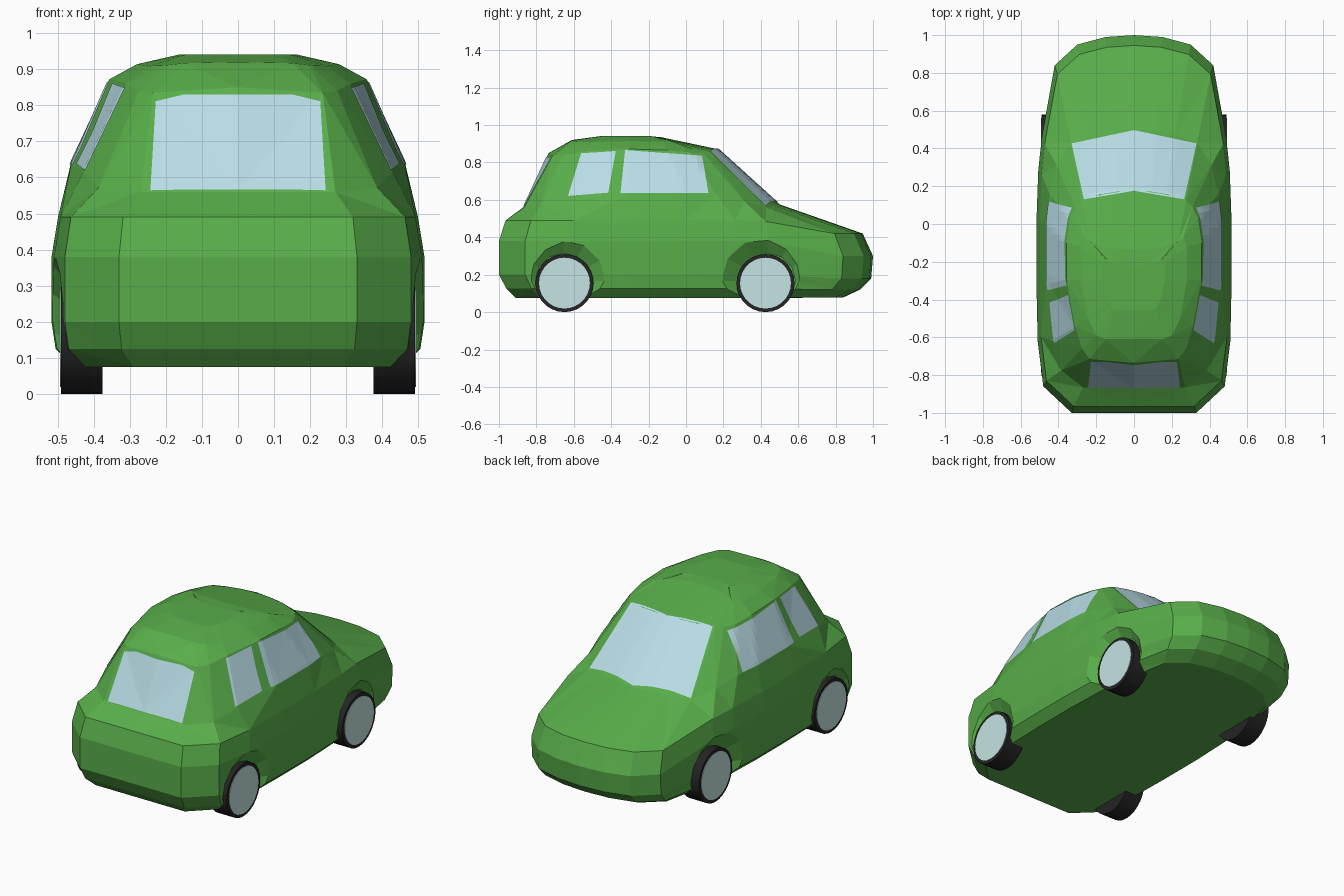
import bpy, bmesh, math
from mathutils import Vector, Matrix
from mathutils.bvhtree import BVHTree

if "Cube" in bpy.data.objects:
    bpy.data.objects.remove(bpy.data.objects["Cube"])


def material(name, rgb):
    m = bpy.data.materials.new(name)
    m.diffuse_color = (*rgb, 1)
    m.use_nodes = True
    m.node_tree.nodes["Principled BSDF"].inputs["Base Color"].default_value = m.diffuse_color
    return m


GREEN = material("green_paint", (0.098, 0.42, 0.068))
GLASS = material("glass", (0.48, 0.72, 0.79))
BLACK = material("rubber", (0.018, 0.018, 0.018))
HUB = material("hub_cover", (0.56, 0.78, 0.77))


def make(name, bm, mat=None):
    bmesh.ops.recalc_face_normals(bm, faces=bm.faces)
    me = bpy.data.meshes.new(name)
    bm.to_mesh(me)
    bm.free()
    ob = bpy.data.objects.new(name, me)
    bpy.context.collection.objects.link(ob)
    if mat:
        me.materials.append(mat)
    return ob


# Half outlines from -y centre, round the side, to +y centre
plan = [(0, -1), (.33, -1), (.48, -.86), (.51, -.62), (.517, -.3), (.517, 0),
        (.507, .28), (.49, .45), (.42, .84), (.30, .95), (.15, .99), (0, 1)]
belt = [(0, -.87, .56), (.27, -.865, .56), (.385, -.775, .573), (.428, -.62, .615),
        (.463, -.3, .635), (.463, 0, .64), (.448, .16, .63), (.41, .31, .595),
        (.335, .43, .56), (.22, .47, .57), (.11, .492, .575), (0, .5, .576)]
window_top = [(0, -.735, .85), (.235, -.715, .835), (.275, -.66, .84), (.312, -.54, .86),
              (.357, -.3, .872), (.358, -.1, .865), (.34, .03, .853), (.31, .09, .853),
              (.275, .125, .86), (.18, .155, .867), (.09, .17, .87), (0, .175, .87)]
roof = [(0, -.61, .92), (.15, -.61, .917), (.2, -.59, .911), (.245, -.5, .909),
        (.28, -.3, .914), (.28, -.12, .911), (.262, -.07, .911), (.235, -.09, .917),
        (.2, -.105, .924), (.14, -.125, .931), (.07, -.135, .935), (0, -.137, .936)]


def level(width, back, front, z_back, z_front):
    """Scaled copy of the plan outline, tilted towards the nose."""
    pts = []
    for x, y in plan:
        t = min(max((y - .42) / .42, 0), 1)
        pts.append((x * width, y * (front if y > 0 else -back), z_back + (z_front - z_back) * t))
    return pts


crown = [(x * .58, -.3 + (y + .3) * .5, .941) for x, y, z in roof]
levels = [level(.88, -.91, .84, .075, .078), level(.978, -.96, .93, .125, .12),
          level(1, -1, .99, .20, .18), level(1, -1, 1, .38, .30),
          level(.965, -.965, .945, .49, .42), belt, window_top, roof, crown]

# Body: stacked outlines
bm = bmesh.new()
rings = [[bm.verts.new(p) for p in half + [(-x, y, z) for x, y, z in half[-2:0:-1]]]
         for half in levels]
for a, b in zip(rings, rings[1:]):
    for i in range(len(a)):
        j = (i + 1) % len(a)
        bm.faces.new((a[i], a[j], b[j], b[i]))
bm.faces.new(rings[0][::-1])
bm.faces.new(rings[-1])
bmesh.ops.recalc_face_normals(bm, faces=bm.faces)
bmesh.ops.triangulate(bm, faces=bm.faces)
tree = BVHTree.FromBMesh(bm)
body = make("body", bm, GREEN)

# Wheel arch recesses: flared cutters
WHEELS = [(s, y) for s in (-1, 1) for y in (-.65, .425)]
bm = bmesh.new()
for s, y in WHEELS:
    x, shift = (.503, -.005) if y < 0 else (.482, .012)
    mat = Matrix.Translation((s * x, y + shift, .165)) @ Matrix.Rotation(s * math.pi / 2, 4, 'Y')
    bmesh.ops.create_cone(bm, cap_ends=True, segments=12, radius1=.15, radius2=.265,
                          depth=.08, matrix=mat)
cutter = make("arch_cutter", bm)
cutter.hide_render = True
cutter.hide_viewport = True
mod = body.modifiers.new("arches", 'BOOLEAN')
mod.object = cutter
mod.solver = 'EXACT'


# Windows: patches projected onto the body
def window(name, quads, to_ray, n=14):
    bm = bmesh.new()
    for q in quads:
        a, b, c, d = (Vector(p) for p in q)
        grid = []
        for i in range(n + 1):
            row = []
            for j in range(n + 1):
                u, v = i / n, j / n
                p = a.lerp(b, u).lerp(d.lerp(c, u), v)
                origin, direction = to_ray(p)
                hit, normal, _, _ = tree.ray_cast(Vector(origin), Vector(direction))
                row.append(bm.verts.new(hit + normal * .003))
            grid.append(row)
        for i in range(n):
            for j in range(n):
                bm.faces.new((grid[i][j], grid[i + 1][j], grid[i + 1][j + 1], grid[i][j + 1]))
    bmesh.ops.remove_doubles(bm, verts=bm.verts, dist=.0005)
    return make(name, bm, GLASS)


def both(*quads):
    return list(quads) + [[(-x, y) for x, y in q][::-1] for q in quads]


window("windscreen", both([(0, .495), (.33, .425), (.265, .13), (0, .175)]),
       lambda p: ((p.x, p.y, 2), (0, 0, -1)))
window("rear_window", both([(0, .565), (.16, .565), (.15, .829), (0, .829)],
                           [(.16, .565), (.243, .563), (.228, .81), (.15, .829)]),
       lambda p: ((p.x, -2, p.y), (0, 1, 0)))
for s, side in ((-1, "left"), (1, "right")):
    def ray(p):
        return (s * 2, p.x, p.y), (-s, 0, 0)
    window(side + "_front_side_window",
           [[(-.35, .635), (.12, .635), (.085, .835), (-.325, .865)]], ray)
    window(side + "_rear_side_window",
           [[(-.63, .62), (-.415, .637), (-.375, .86), (-.56, .848)]], ray)


# Wheels: tyre and hub cover
def disc(name, radius, depth, loc, mat):
    bpy.ops.mesh.primitive_cylinder_add(vertices=28, radius=radius, depth=depth, location=loc,
                                        rotation=(0, math.pi / 2, 0))
    ob = bpy.context.object
    ob.name = name
    ob.data.materials.append(mat)
    bpy.ops.object.shade_smooth_by_angle(angle=math.radians(30))


for s, y in WHEELS:
    tag = ("left" if s < 0 else "right") + ("_rear" if y < 0 else "_front")
    disc(tag + "_tyre", .155, .115, (s * .4325, y, .155), BLACK)
    disc(tag + "_hub", .136, .01, (s * .488, y, .155), HUB)
